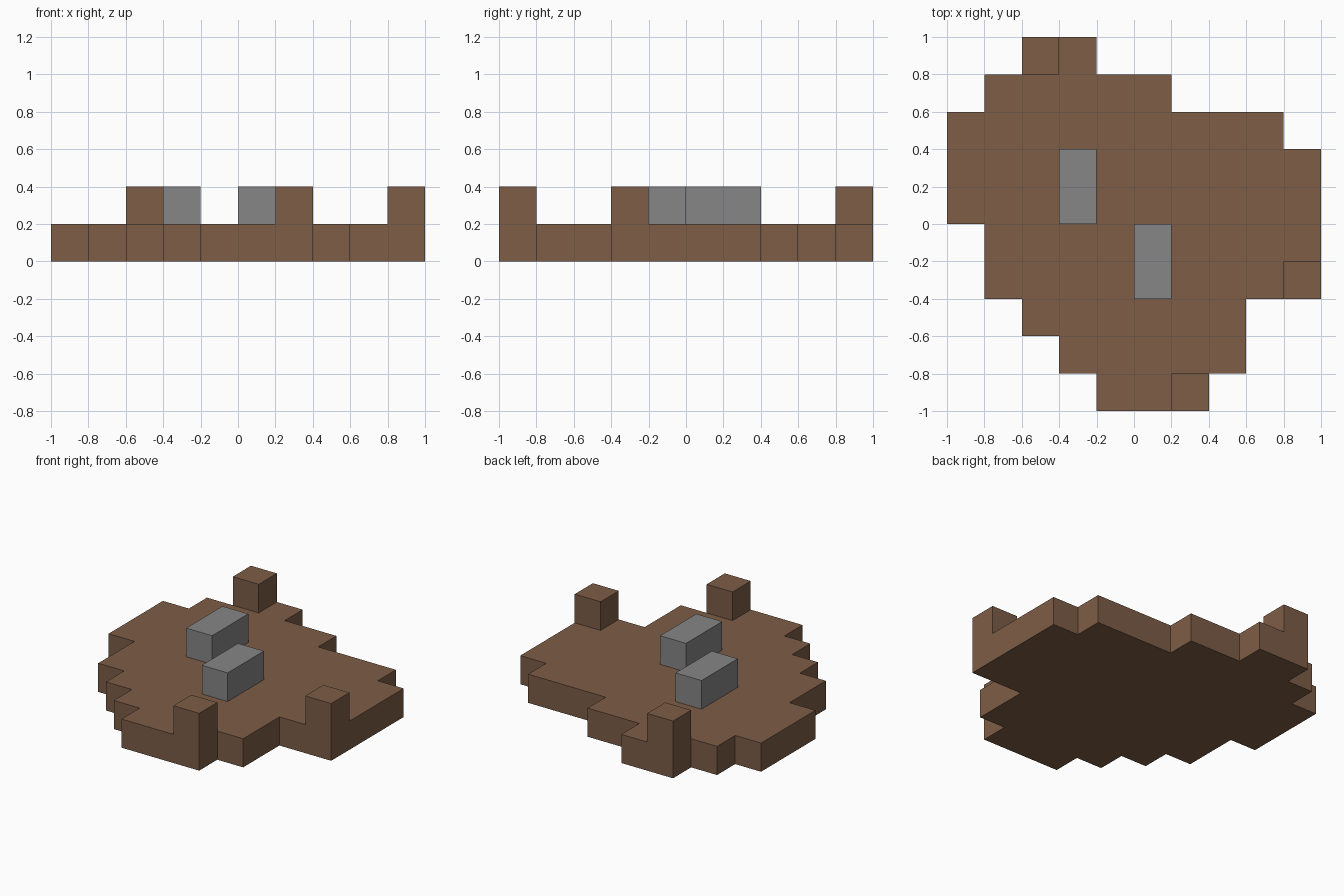
import bpy
import bmesh
from math import radians
from mathutils import Vector

CELL = 0.2

cube = bpy.data.objects.get("Cube")
if cube:
    bpy.data.objects.remove(cube, do_unlink=True)


def make_material(name, rgb):
    mat = bpy.data.materials.new(name)
    mat.use_nodes = True
    colour = (*rgb, 1.0)
    mat.diffuse_color = colour
    bsdf = mat.node_tree.nodes["Principled BSDF"]
    bsdf.inputs["Base Color"].default_value = colour
    bsdf.inputs["Roughness"].default_value = 0.9
    return mat


def build_blocks(name, cells, mat):
    """Join unit cells into one shell, keeping only the outside faces."""
    bm = bmesh.new()
    for cell in cells:
        centre = Vector(cell) + Vector((0.5, 0.5, 0.5))
        for axis in range(3):
            for sign in (-1, 1):
                n = Vector((0, 0, 0))
                n[axis] = sign
                if tuple(int(a + b) for a, b in zip(cell, n)) in cells:
                    continue
                u = Vector((0, 0, 0))
                u[(axis + 1) % 3] = 1
                v = n.cross(u)
                corners = (-u - v, u - v, u + v, v - u)
                bm.faces.new([bm.verts.new((centre + (n + c) / 2) * CELL)
                              for c in corners])
    bmesh.ops.remove_doubles(bm, verts=bm.verts, dist=0.001)
    # Merge flat neighbouring faces into clean panels
    bmesh.ops.dissolve_limit(bm, angle_limit=radians(1),
                             verts=bm.verts, edges=bm.edges)
    mesh = bpy.data.meshes.new(name)
    bm.to_mesh(mesh)
    bm.free()
    mesh.materials.append(mat)
    obj = bpy.data.objects.new(name, mesh)
    bpy.context.collection.objects.link(obj)
    return obj


brown = make_material("earth brown", (0.205, 0.109, 0.061))
grey = make_material("stone grey", (0.237, 0.237, 0.237))

# Stepped ground slab: first and last cell edge of each row, front to back
rows = [(-1, 2), (-2, 3), (-3, 3), (-4, 5), (-4, 5),
        (-5, 5), (-5, 5), (-5, 4), (-4, 1), (-3, -1)]
ground = {(x, y - 5, 0) for y, (x0, x1) in enumerate(rows) for x in range(x0, x1)}

# Raised corner posts on the rim
ground |= {(-3, 4, 1), (4, -2, 1), (1, -5, 1)}
build_blocks("ground_with_posts", ground, brown)

# Two stone blocks, each two cells long
for name, x, y in (("stone_block_back", -2, 0), ("stone_block_front", 0, -2)):
    build_blocks(name, {(x, y, 1), (x, y + 1, 1)}, grey)
